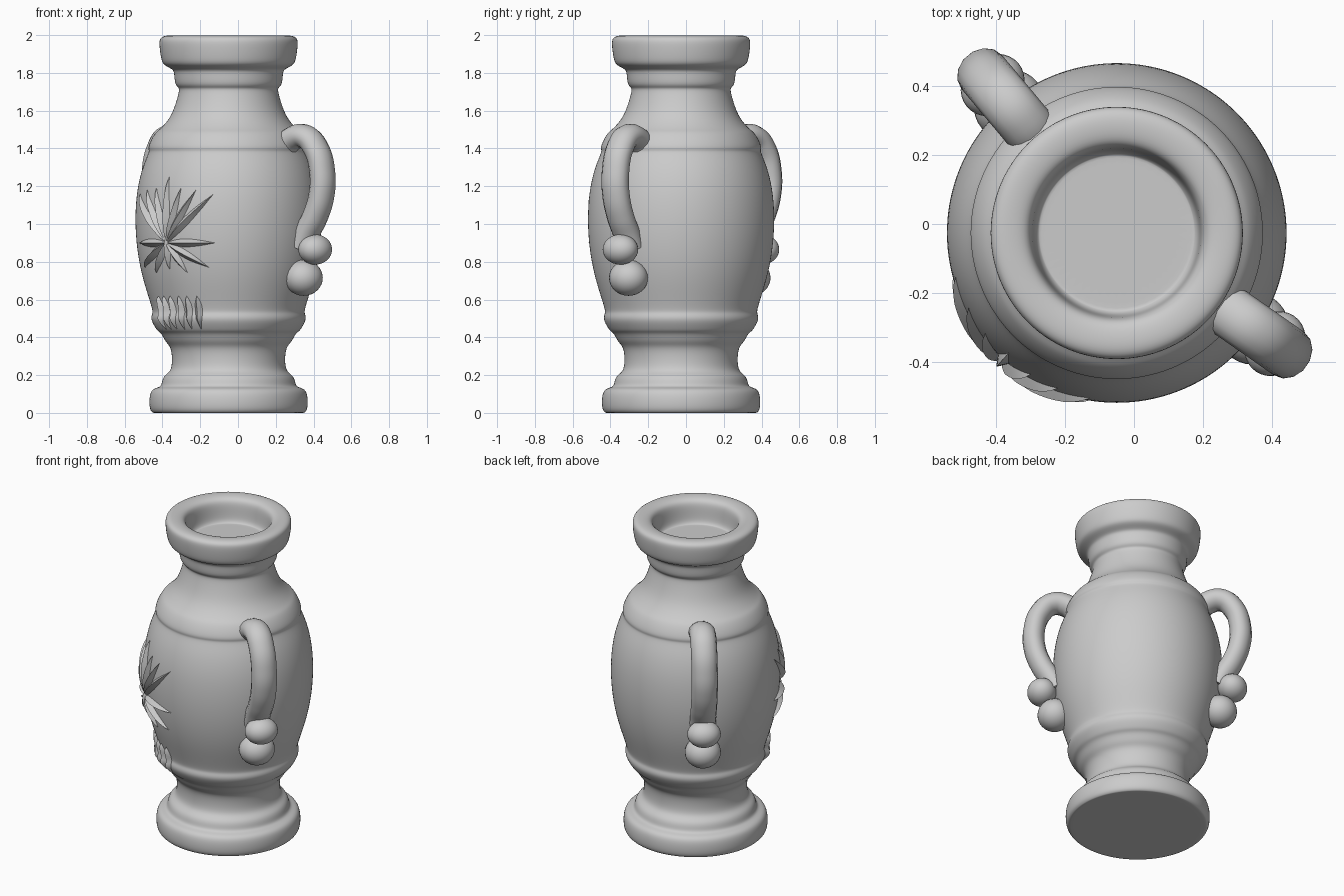
import bpy, bmesh, math
from mathutils import Vector

if "Cube" in bpy.data.objects:
    bpy.data.objects.remove(bpy.data.objects["Cube"])

AXIS = Vector((-0.05, -0.026, 0))

clay = bpy.data.materials.new("pale_grey_clay")
clay.use_nodes = True
clay.diffuse_color = (0.6, 0.6, 0.6, 1)
clay.node_tree.nodes["Principled BSDF"].inputs["Base Color"].default_value = (0.6, 0.6, 0.6, 1)


def finish(obj, angle=60):
    obj.data.materials.clear()
    obj.data.materials.append(clay)
    bpy.ops.object.select_all(action="DESELECT")
    obj.select_set(True)
    bpy.context.view_layer.objects.active = obj
    bpy.ops.object.shade_smooth_by_angle(angle=math.radians(angle))
    return obj


def mesh_object(name, bm):
    bmesh.ops.recalc_face_normals(bm, faces=bm.faces)
    mesh = bpy.data.meshes.new(name)
    bm.to_mesh(mesh)
    bm.free()
    obj = bpy.data.objects.new(name, mesh)
    bpy.context.collection.objects.link(obj)
    return obj


# Vase: lathed profile (radius, height) from foot to the shallow bowl in the mouth
FOOT = [(.40, 0), (.417, .012), (.422, .06), (.415, .115), (.39, .132), (.358, .138),
        (.353, .17), (.34, .2), (.305, .22), (.298, .28), (.305, .35), (.335, .375),
        (.355, .42), (.375, .432), (.388, .45), (.414, .495), (.405, .525), (.402, .54)]
BELLY = [(.42, .6), (.452, .7), (.475, .8), (.489, .9), (.495, 1.0), (.493, 1.1),
         (.482, 1.2), (.457, 1.3), (.425, 1.375)]
NECK = [(.422, 1.39), (.428, 1.405), (.41, 1.45), (.385, 1.488), (.365, 1.5), (.318, 1.55),
        (.288, 1.61), (.262, 1.7), (.262, 1.722), (.285, 1.735), (.288, 1.8), (.295, 1.82),
        (.345, 1.84), (.358, 1.87), (.37, 1.96), (.362, 1.988), (.33, 2.0),
        (.275, 1.995), (.25, 1.975), (.244, 1.93), (.24, 1.86), (.225, 1.845)]
PROFILE = FOOT + BELLY + NECK
SIDES = 48


def body_radius(z):
    for (r0, z0), (r1, z1) in zip(PROFILE, PROFILE[1:]):
        if z0 <= z <= z1:
            return r0 + (r1 - r0) * (z - z0) / (z1 - z0)
    return 0.4


bm = bmesh.new()
rings = []
for r, z in PROFILE:
    rings.append([bm.verts.new((r * math.cos(a), r * math.sin(a), z))
                  for a in (2 * math.pi * i / SIDES for i in range(SIDES))])
for low, high in zip(rings, rings[1:]):
    for i in range(SIDES):
        j = (i + 1) % SIDES
        bm.faces.new((low[i], low[j], high[j], high[i]))
# Inset caps keep the base and bowl floor flat
for ring in (rings[0], rings[-1]):
    cap = bm.faces.new(ring)
    bmesh.ops.inset_region(bm, faces=[cap], thickness=0.02)
vase = mesh_object("vase_body", bm)
vase.location = AXIS
sub = vase.modifiers.new("soften", "SUBSURF")
sub.levels = sub.render_levels = 2
finish(vase, 180)

# Handles: a looped tube ending in two round knobs, on opposite sides
LOOP = [(.35, 1.40), (.42, 1.455), (.495, 1.462), (.565, 1.40), (.606, 1.27),
        (.60, 1.15), (.56, 1.04), (.505, .95), (.47, .88)]


def add_handle(side, degrees):
    turn = math.radians(degrees)
    curve = bpy.data.curves.new(side + "_handle", "CURVE")
    curve.dimensions = "3D"
    curve.bevel_depth = 0.064
    curve.bevel_resolution = 5
    curve.use_fill_caps = True
    spline = curve.splines.new("BEZIER")
    spline.bezier_points.add(len(LOOP) - 1)
    for point, (r, z) in zip(spline.bezier_points, LOOP):
        point.co = (r, 0, z)
        point.handle_left_type = point.handle_right_type = "AUTO"
    obj = bpy.data.objects.new(side + "_handle", curve)
    bpy.context.collection.objects.link(obj)
    bpy.ops.object.select_all(action="DESELECT")
    obj.select_set(True)
    bpy.context.view_layer.objects.active = obj
    bpy.ops.object.convert(target="MESH")
    obj = bpy.context.object
    obj.location, obj.rotation_euler.z, obj.scale.y = AXIS, turn, 1.2
    finish(obj)

    for part, r, z, size in (("upper", .56, .865, (.085, .098, .08)),
                             ("lower", .485, .715, (.10, .105, .095))):
        spot = AXIS + Vector((r * math.cos(turn), r * math.sin(turn), z))
        bpy.ops.mesh.primitive_uv_sphere_add(segments=32, ring_count=16, radius=1, location=spot)
        knob = bpy.context.object
        knob.name = f"{side}_{part}_knob"
        knob.scale, knob.rotation_euler.z = size, turn
        finish(knob)


add_handle("left", -35)
add_handle("right", 130)


# Raised ornament: tapered ridges that follow the curve of the body
def add_ridge(bm, start, end, width, height, centre, steps=12):
    (s0, z0), (s1, z1) = start, end
    length = math.hypot(s1 - s0, z1 - z0)
    across = (-(z1 - z0) / length, (s1 - s0) / length)
    rows = []
    for i in range(steps + 1):
        t = i / steps
        swell = max(math.sin(math.pi * t ** 0.8), 0.02)
        row = []
        for k in (-1, -.5, 0, .5, 1):
            s = s0 + (s1 - s0) * t + across[0] * k * width * swell
            z = z0 + (z1 - z0) * t + across[1] * k * width * swell
            lift = height * swell ** 0.5 * (1 - abs(k)) - 0.006
            r = body_radius(z) + lift
            a = centre + s / 0.49
            row.append(bm.verts.new((r * math.cos(a), r * math.sin(a), z)))
        rows.append(row)
    for a, b in zip(rows, rows[1:]):
        for k in range(4):
            bm.faces.new((a[k], a[k + 1], b[k + 1], b[k]))


CENTRE = math.radians(228)
TIPS = [(0, 1.25), (.09, 1.19), (.18, 1.18), (.28, 1.16), (.29, .90), (.25, .77), (.12, .74)]
bm = bmesh.new()
for s, z in TIPS:
    for side in ((1, -1) if s else (1,)):
        add_ridge(bm, (0, .9), (s * side, z), 0.024, 0.034, CENTRE)
add_ridge(bm, (0, .93), (0, .76), 0.02, 0.034, CENTRE)
leaf = mesh_object("leaf_relief", bm)
leaf.location = AXIS
finish(leaf)

# Folds hanging over the lower band beneath the leaf
bm = bmesh.new()
for s in (-.16, -.10, -.04, .03, .09, .16):
    add_ridge(bm, (s, .62), (s + .01, .44), 0.03, 0.032, CENTRE)
folds = mesh_object("band_folds", bm)
folds.location = AXIS
finish(folds)
